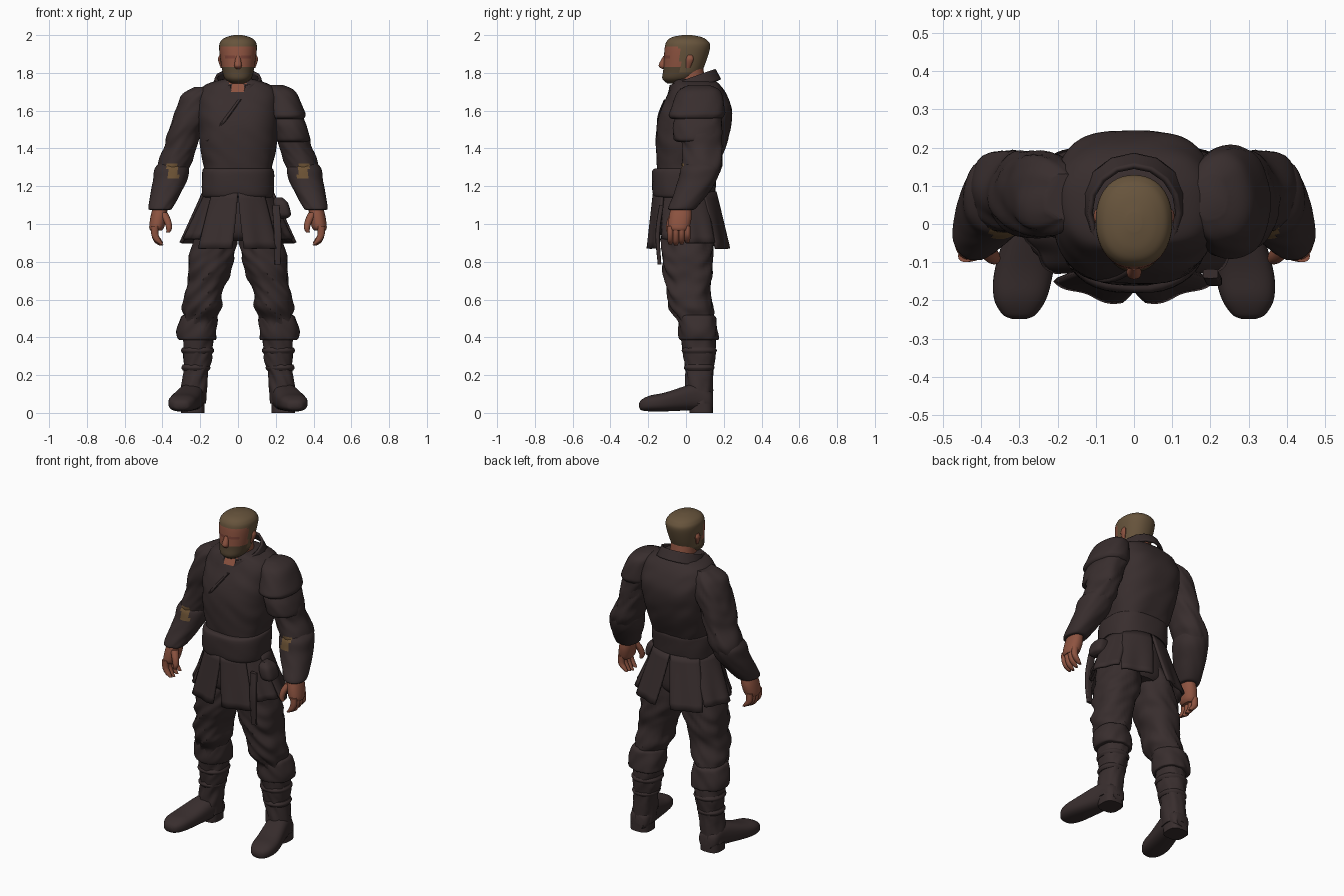
import bpy, bmesh, math
from mathutils import Vector, noise

cube = bpy.data.objects.get("Cube")
if cube:
    bpy.data.objects.remove(cube, do_unlink=True)


def material(name, *rgb):
    mat = bpy.data.materials.new(name)
    mat.use_nodes = True
    mat.diffuse_color = (*rgb, 1)
    mat.node_tree.nodes["Principled BSDF"].inputs["Base Color"].default_value = (*rgb, 1)
    return mat


CLOTH = material("dark brown cloth", .04, .027, .027)
SKIN = material("tan skin", .27, .088, .052)
HAIR = material("brown hair", .135, .088, .045)
BEARD = material("dark beard", .085, .056, .03)
EYES = material("shaded eye skin", .19, .055, .038)
PATCH = material("tan elbow patch", .15, .085, .035)
parts = []


def finish(name, bm, mats, rule=None):
    bmesh.ops.recalc_face_normals(bm, faces=bm.faces)
    mesh = bpy.data.meshes.new(name)
    for mat in mats:
        mesh.materials.append(mat)
    if rule:
        for face in bm.faces:
            face.material_index = rule(face.calc_center_median())
    bm.to_mesh(mesh)
    bm.free()
    obj = bpy.data.objects.new(name, mesh)
    bpy.context.collection.objects.link(obj)
    parts.append(obj)
    return obj


def smooth_rings(rings, steps):
    """Catmull-Rom interpolation between cross-sections."""
    pts = [Vector(ring) for ring in rings]
    pts = [pts[0]] + pts + [pts[-1]]
    out = []
    for a, b, c, d in zip(pts, pts[1:], pts[2:], pts[3:]):
        for i in range(steps):
            t = i / steps
            out.append(b + ((c - a) * t + (a * 2 - b * 5 + c * 4 - d) * t ** 2
                            + (b * 3 - a - c * 3 + d) * t ** 3) / 2)
    return out + [pts[-1]]


def loft(name, rings, mats=(CLOTH,), side=1, power=2.2, folds=0, along_y=False,
         rule=None, seg=40, steps=6):
    """Skin rings of (x, y, z, half width, half depth) into a closed body."""
    bm = bmesh.new()
    loops = []
    for x, y, z, wide, deep in smooth_rings(rings, steps):
        loop = []
        for k in range(seg):
            angle = math.tau * k / seg
            u, v = [math.copysign(abs(f) ** (2 / power), f)
                    for f in (math.cos(angle), math.sin(angle))]
            grow = folds * noise.noise(Vector((u * 1.5, v * 1.5 + x, z * 16 + u * 2)))
            u, v = u * (wide + grow), v * (deep + grow)
            co = (x + u, y, max(0, z + v)) if along_y else (x + u, y + v, z)
            loop.append(bm.verts.new((co[0] * side, co[1], co[2])))
        loops.append(loop)
    for low, high in zip(loops, loops[1:]):
        for k in range(seg):
            j = (k + 1) % seg
            bm.faces.new((low[k], low[j], high[j], high[k]))
    bm.faces.new(loops[0])
    bm.faces.new(loops[-1])
    return finish(name, bm, mats, rule)


def sheet(name, top, bottom, top_span, bottom_span, side=1, tilt=0, wave=0):
    """Curved cloth panel; angles in degrees run from the front towards +x."""
    bm = bmesh.new()
    cols, rows, grid = 14, 8, []
    for row in range(rows + 1):
        t = row / rows
        y, z, wide, deep = Vector(top).lerp(Vector(bottom), t)
        start, end = Vector(top_span).lerp(Vector(bottom_span), t)
        line = []
        for col in range(cols + 1):
            s = col / cols
            angle = math.radians(start + (end - start) * s)
            ripple = 1 + wave * t * math.sin(s * 9)
            dx, dy = wide * math.sin(angle) * ripple, -deep * math.cos(angle) * ripple
            line.append(bm.verts.new((dx * side, y + dy, z + tilt * dy)))
        grid.append(line)
    for upper, lower in zip(grid, grid[1:]):
        for col in range(cols):
            bm.faces.new((upper[col], upper[col + 1], lower[col + 1], lower[col]))
    thickness = finish(name, bm, [CLOTH]).modifiers.new("thickness", "SOLIDIFY")
    thickness.thickness, thickness.offset = .014, 0


def body(*levels):
    """Turn (z, front, back, half width) levels into centred rings."""
    return [(0, (f + b) / 2, z, w, (b - f) / 2) for z, f, b, w in levels]


def limb(*levels, deep=1):
    """Turn (x, y, z, radius) levels into rings of one depth ratio."""
    return [(x, y, z, r, r * deep) for x, y, z, r in levels]


# Head with hair, beard and eye areas chosen by position
def head_rule(c):
    if c.z > 1.94 - .15 * max(0, c.y + .08) or (c.y > -.03 and c.z > 1.8):
        return 1
    if c.z < 1.83 and c.y < .04:
        return 2
    return 3 * int(1.87 < c.z < 1.895 and c.y < -.05 and .015 < abs(c.x) < .07)


loft("head", body(
    (1.745, -.1, -.02, .035), (1.77, -.125, .05, .07), (1.82, -.12, .09, .085),
    (1.93, -.113, .127, .1), (1.97, -.1, .115, .09), (1.99, -.07, .08, .06),
    (2, -.02, .03, .02)), (SKIN, HAIR, BEARD, EYES), rule=head_rule, seg=48, steps=8)
loft("nose", limb((0, -.11, 1.89, .01), (0, -.125, 1.84, .02), (0, -.115, 1.82, .01)),
     (SKIN,), seg=12)
loft("neck", body((1.66, -.06, .12, .08), (1.83, -.05, .09, .07)), (SKIN,))


# Tunic with an open skin-coloured neckline
def neckline(c):
    return int(c.y < 0 and c.z > 1.675 and abs(c.x) < (c.z - 1.67) * .55)


loft("tunic_torso", body(
    (1.2, -.14, .13, .17), (1.3, -.15, .165, .18), (1.4, -.157, .205, .2),
    (1.5, -.157, .235, .21), (1.6, -.137, .243, .215), (1.68, -.1, .215, .21),
    (1.73, -.075, .185, .18), (1.76, -.06, .15, .11), (1.77, -.03, .1, .06)),
    (CLOTH, SKIN), power=2.7, folds=.006, rule=neckline, seg=64)
sheet("collar", (.03, 1.775, .115, .12), (.045, 1.715, .135, .135),
      (22, 338), (6, 354), tilt=.36)
loft("chest_lapel", limb((.01, -.107, 1.66, .01), (-.07, -.142, 1.55, .012),
                         (-.16, -.108, 1.44, .01)), seg=10)

# Belt and hips
loft("belt", body((1.14, -.155, .14, .178), (1.16, -.175, .15, .19), (1.275, -.18, .165, .19),
                  (1.295, -.155, .155, .18)), power=2.5, folds=.004)
loft("hips", body((.91, -.1, .12, .13), (.97, -.14, .14, .19), (1.2, -.14, .13, .18)))
loft("hanging_strap", limb((.2, -.13, 1.1, .02), (.21, -.15, .95, .02), (.21, -.14, .785, .016),
                           deep=.6), power=5, seg=16)
loft("belt_pouch", limb((.215, -.03, 1.14, .02), (.225, -.03, 1.11, .04), (.24, -.03, 1.05, .04),
                        (.24, -.03, 1.03, .02), deep=1.3), power=3)

# Shoulder plates on the left arm only
loft("left_upper_pauldron", limb(
    (.2, .07, 1.735, .04), (.225, .07, 1.7, .08), (.25, .06, 1.6, .102),
    (.255, .055, 1.57, .102), (.255, .055, 1.555, .09), deep=1.42), folds=.005)
loft("left_lower_pauldron", limb(
    (.255, .06, 1.59, .08), (.27, .06, 1.52, .095), (.285, .06, 1.45, .092),
    (.285, .06, 1.435, .075), deep=1.35), folds=.006)


def elbow_rule(c):
    return int(c.y < .06 and abs(abs(c.x) - .345) < .03 and 1.245 < c.z < 1.315)


for side, label in ((1, "left_"), (-1, "right_")):
    # Sleeve and bracer
    loft(label + "sleeve", limb(
        (.18, .07, 1.725, .05), (.22, .07, 1.68, .08), (.24, .075, 1.6, .093),
        (.275, .08, 1.5, .092), (.3, .085, 1.41, .085), (.335, .085, 1.32, .087),
        (.35, .075, 1.26, .08), deep=1.2), (CLOTH, PATCH), side, folds=.012, rule=elbow_rule)
    loft(label + "bracer", limb(
        (.345, .08, 1.32, .075), (.35, .075, 1.29, .092), (.36, .06, 1.23, .09),
        (.385, .025, 1.16, .08), (.41, -.02, 1.085, .065), (.41, -.025, 1.075, .05), deep=1.13),
        (CLOTH, PATCH), side, folds=.004, rule=elbow_rule)

    # Hand, with four curled fingers in a row, and ear
    loft(label + "palm", limb((.41, -.025, 1.1, .037), (.42, -.03, 1.04, .043),
                              (.43, -.037, .985, .04), (.435, -.037, .965, .03), deep=1.4),
         (SKIN,), side)
    for i, finger in enumerate(("index", "middle", "ring", "little")):
        y, tip = .03 * i - .083, .885 + .007 * abs(i - 1)
        loft(label + finger + "_finger", limb(
            (.44, y, .99, .02), (.44, y, .945, .019), (.425, y, tip + .02, .018),
            (.405, y, tip, .01), deep=.85), (SKIN,), side, seg=12)
    loft(label + "thumb", limb((.395, -.06, 1.06, .022), (.375, -.08, 1.02, .02),
                               (.365, -.09, .98, .016), (.37, -.09, .955, .01)),
         (SKIN,), side, seg=12)
    loft(label + "ear", limb((.085, .01, 1.825, .006), (.095, .02, 1.87, .011),
                             (.09, .02, 1.895, .007), deep=1.8), (SKIN,), side, seg=12)

    # Trouser leg and knee cuff
    loft(label + "trouser_leg", limb(
        (.115, .01, 1, .11), (.132, .01, .85, .12), (.152, .012, .75, .115),
        (.176, .018, .65, .102), (.19, .025, .56, .1), (.205, .05, .49, .085),
        (.21, .06, .42, .08), deep=1.13), side=side, folds=.018, steps=7)
    loft(label + "knee_cuff", limb(
        (.205, .05, .52, .08), (.21, .06, .5, .1), (.215, .07, .4, .104),
        (.212, .07, .385, .09)), side=side, folds=.012, steps=8)

    # Boot with toe turned slightly out
    loft(label + "boot_shaft", limb(
        (.21, .065, .42, .083), (.213, .07, .31, .078), (.226, .07, .2, .066),
        (.24, .07, .05, .066), deep=1.1), side=side, folds=.01)
    loft(label + "boot_foot", [
        (.235, .142, .06, .04, .04), (.237, .12, .07, .06, .055), (.245, .05, .085, .068, .07),
        (.285, -.11, .058, .077, .05), (.297, -.19, .05, .07, .042),
        (.3, -.235, .042, .045, .028), (.3, -.248, .04, .02, .012)],
        side=side, along_y=True, power=2.6)
    loft(label + "boot_heel", limb((.24, .08, 0, .062), (.24, .08, .05, .062)),
         side=side, power=3)
    for name, x, z, r in (("upper", .214, .33, .088), ("lower", .223, .24, .077)):
        loft(label + name + "_boot_strap", limb(
            *[(x, .07, z + .016 * step, r - .008 * abs(step)) for step in (-1, 0, 1)],
            deep=1.06), side=side)

    # Split skirt panels hanging from the belt
    for name, top_span, low_span, hem, out in (
            ("front", (0, 46), (6, 43), .87, .005),
            ("front_side", (40, 84), (46, 82), .92, -.012),
            ("back_side", (78, 134), (86, 130), .9, .002),
            ("back", (126, 179), (132, 170), .87, .008)):
        sheet(label + name + "_skirt_panel", (-.008, 1.17, .18 + out, .155 + out),
              (.012, hem, .295 + out, .208 + out), top_span, low_span, side, wave=.025)

# Smooth shading with crisp edges
for obj in bpy.context.selected_objects:
    obj.select_set(False)
for obj in parts:
    obj.select_set(True)
bpy.context.view_layer.objects.active = parts[0]
bpy.ops.object.shade_smooth_by_angle(angle=math.radians(40))
